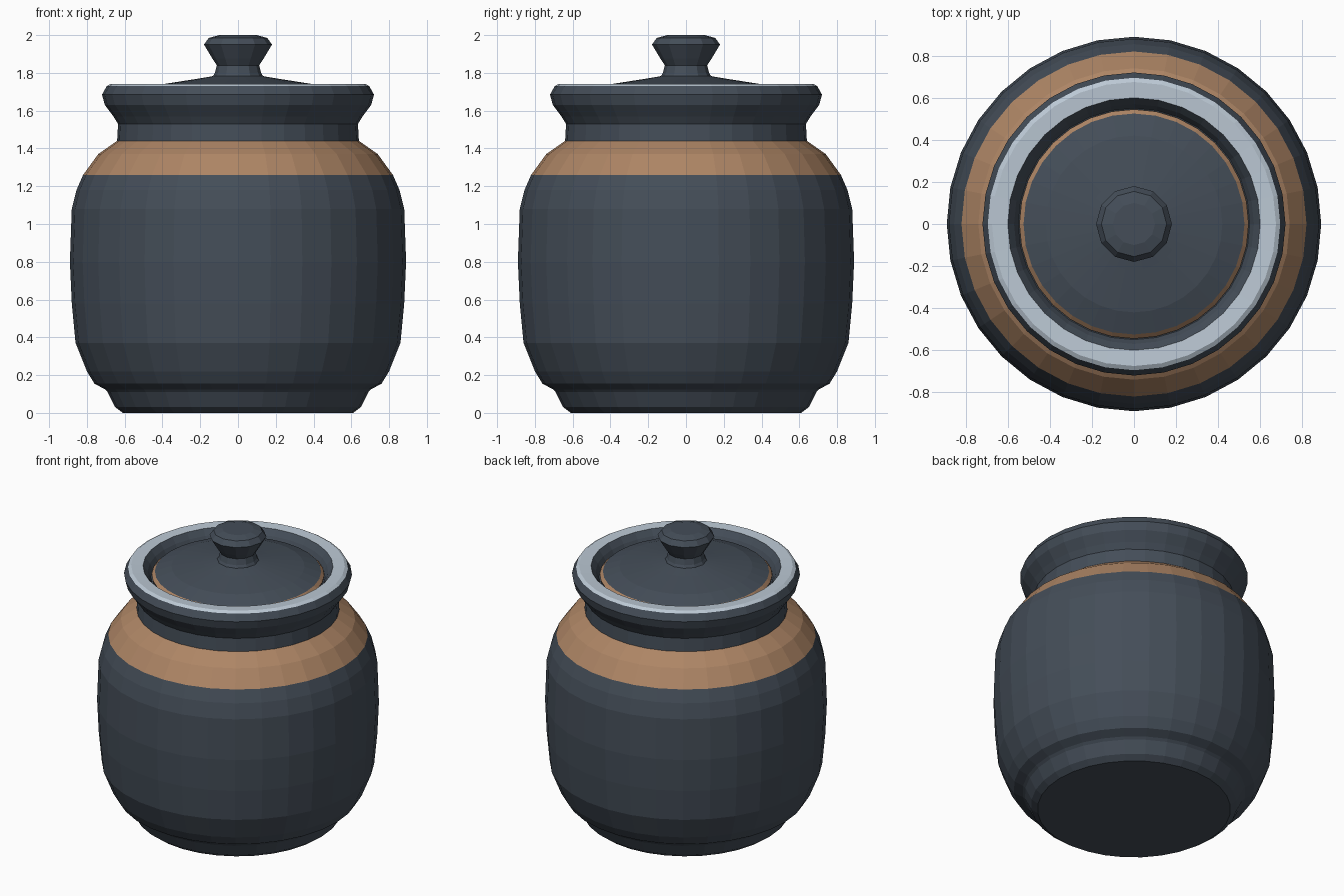
import bpy, bmesh, math

if "Cube" in bpy.data.objects:
    bpy.data.objects.remove(bpy.data.objects["Cube"])


def material(name, rgb):
    m = bpy.data.materials.new(name)
    m.diffuse_color = (*rgb, 1.0)
    m.use_nodes = True
    m.node_tree.nodes["Principled BSDF"].inputs["Base Color"].default_value = m.diffuse_color
    return m


MATS = [material("dark slate glaze", (0.058, 0.075, 0.098)),
        material("tan band", (0.42, 0.235, 0.13)),
        material("pale grey rim", (0.50, 0.58, 0.66))]


def lathe(name, profile, sides, tints=None):
    """Spin an (r, z) profile; tints maps a profile segment index to a material index."""
    tints = tints or {}
    bm = bmesh.new()
    rings = []
    for r, z in profile:
        rings.append([bm.verts.new((r * math.cos(2 * math.pi * i / sides),
                                    r * math.sin(2 * math.pi * i / sides), z))
                      for i in range(sides)])
    for s in range(len(rings) - 1):
        a, b = rings[s], rings[s + 1]
        for i in range(sides):
            j = (i + 1) % sides
            f = bm.faces.new((a[i], a[j], b[j], b[i]))
            f.material_index = tints.get(s, 0)
    # close both ends
    bm.faces.new(rings[0][::-1])
    bm.faces.new(rings[-1])
    me = bpy.data.meshes.new(name)
    bm.to_mesh(me)
    bm.free()
    for m in MATS:
        me.materials.append(m)
    ob = bpy.data.objects.new(name, me)
    bpy.context.collection.objects.link(ob)
    return ob


# Jar: foot, belly, tan shoulder, neck, rolled rim and the inner ledge
jar = [(0.61, 0.0), (0.65, 0.03), (0.69, 0.11), (0.705, 0.125), (0.76, 0.155),
       (0.80, 0.22), (0.86, 0.37), (0.88, 0.58), (0.89, 0.80), (0.88, 1.08),
       (0.855, 1.18), (0.82, 1.26), (0.74, 1.37), (0.64, 1.44),
       (0.635, 1.53), (0.66, 1.57), (0.705, 1.63), (0.72, 1.685), (0.695, 1.73),
       (0.675, 1.742), (0.60, 1.738), (0.57, 1.70), (0.55, 1.66)]
lathe("jar", jar, 32, {11: 1, 12: 1, 18: 2, 19: 2})

# Lid: shallow dome with a thin tan edge
lid = [(0.54, 1.65), (0.545, 1.68), (0.525, 1.70), (0.42, 1.737),
       (0.22, 1.768), (0.12, 1.785)]
lathe("lid", lid, 32, {1: 1})

# Knob: waisted stem and faceted cap
knob = [(0.14, 1.77), (0.122, 1.80), (0.112, 1.84), (0.135, 1.875),
        (0.18, 1.95), (0.155, 1.985), (0.10, 2.0)]
lathe("lid_knob", knob, 12)
